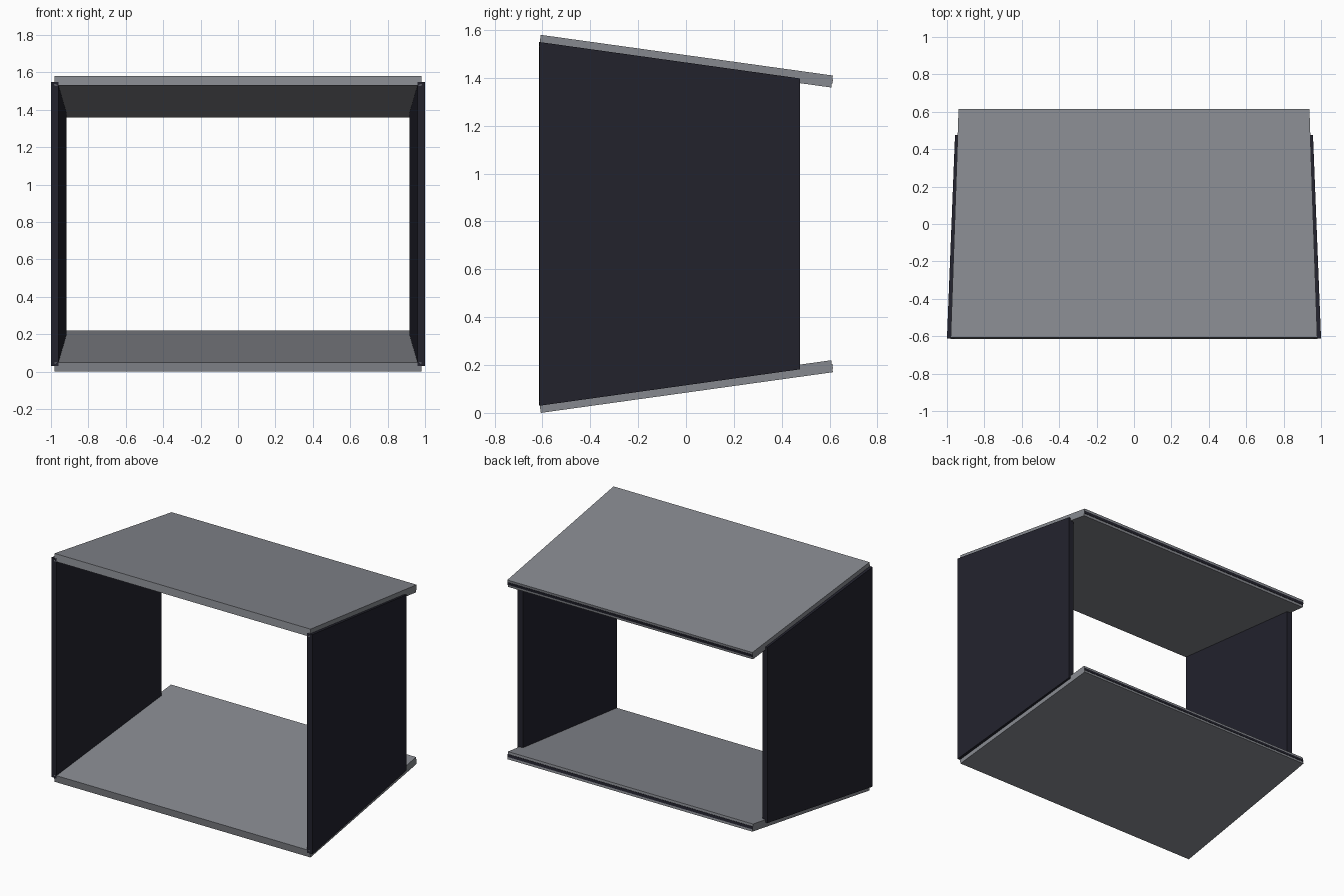
import bpy, bmesh

if "Cube" in bpy.data.objects:
    bpy.data.objects.remove(bpy.data.objects["Cube"])

def material(name, rgb):
    m = bpy.data.materials.new(name)
    m.diffuse_color = (*rgb, 1)
    m.use_nodes = True
    m.node_tree.nodes["Principled BSDF"].inputs["Base Color"].default_value = m.diffuse_color
    return m

GREY = material("mid grey", (0.24, 0.25, 0.275))
DARK = material("dark navy", (0.016, 0.016, 0.026))
H = 1.58  # total height

def hull(name, pts, mat):
    """Solid convex part from its corner points."""
    bm = bmesh.new()
    for p in pts:
        bm.verts.new(p)
    bmesh.ops.convex_hull(bm, input=bm.verts[:])
    bmesh.ops.dissolve_limit(bm, angle_limit=0.002, verts=bm.verts[:], edges=bm.edges[:])
    bmesh.ops.recalc_face_normals(bm, faces=bm.faces[:])
    me = bpy.data.meshes.new(name)
    bm.to_mesh(me)
    bm.free()
    me.materials.append(mat)
    ob = bpy.data.objects.new(name, me)
    bpy.context.collection.objects.link(ob)
    return ob

# Tapered sloping panels, mirrored about mid height: (half width, y, z)
panel = [(0.98, -0.614, 1.53), (0.98, -0.607, 1.58),
         (0.938, 0.607, 1.36), (0.938, 0.614, 1.41)]
# Thin dark strip along the rear edge of each panel
strip = [(0.938, 0.6085, 1.376), (0.938, 0.611, 1.394),
         (0.938, 0.6115, 1.376), (0.938, 0.614, 1.394)]
for label, flip in (("top", False), ("bottom", True)):
    for part, prof, mat in (("panel", panel, GREY), ("rear_strip", strip, DARK)):
        pts = [(s * x, y, H - z if flip else z) for x, y, z in prof for s in (-1, 1)]
        hull(f"{label}_{part}", pts, mat)

# Side walls, toed in towards the back: (x, y, top z)
wall = [(1.0, -0.612, 1.55), (0.96, -0.614, 1.55),
        (0.957, 0.476, 1.398), (0.916, 0.474, 1.398)]
for label, s in (("left", -1), ("right", 1)):
    pts = [(s * x, y, zz) for x, y, z in wall for zz in (z, H - z)]
    hull(f"{label}_wall", pts, DARK)
